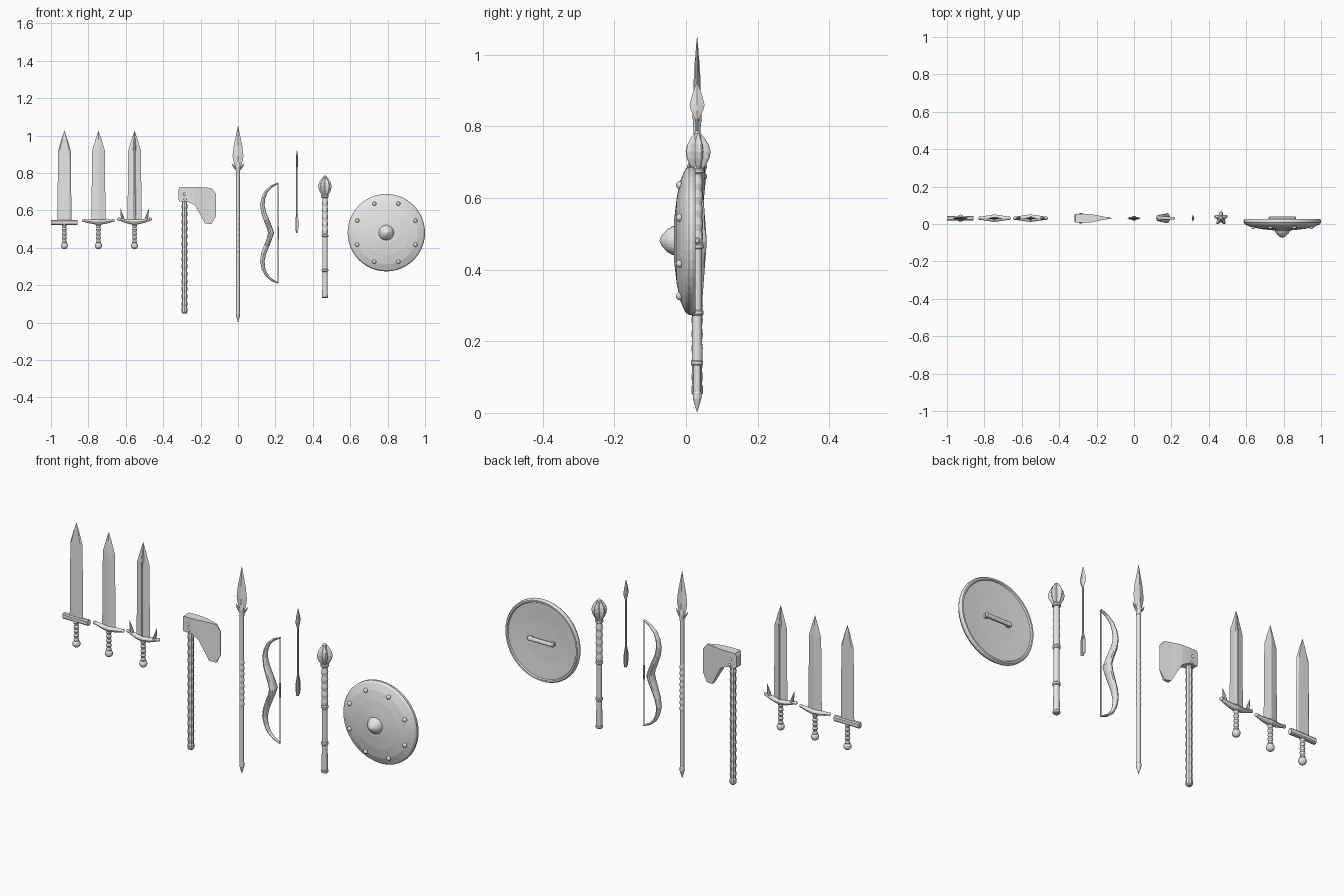
import bpy, bmesh, math
from mathutils import Vector

if "Cube" in bpy.data.objects:
    bpy.data.objects.remove(bpy.data.objects["Cube"])

grey = bpy.data.materials.new("plain_grey")
grey.use_nodes = True
grey.diffuse_color = (0.8, 0.8, 0.8, 1)
grey.node_tree.nodes["Principled BSDF"].inputs["Base Color"].default_value = (0.8, 0.8, 0.8, 1)

MID = 0.031  # depth plane shared by all weapons
X, Y, Z = Vector((1, 0, 0)), Vector((0, 1, 0)), Vector((0, 0, 1))
made = []


def loft(name, rows, section):
    """Skin a closed section through rows of (centre, u axis, v axis)."""
    bm = bmesh.new()
    rings = [[bm.verts.new(p + u * a + v * b) for a, b in section] for p, u, v in rows]
    n = len(section)
    for lo, hi in zip(rings, rings[1:]):
        for i in range(n):
            j = (i + 1) % n
            bm.faces.new((lo[i], lo[j], hi[j], hi[i]))
    bm.faces.new(rings[0][::-1])
    bm.faces.new(rings[-1])
    bmesh.ops.remove_doubles(bm, verts=bm.verts, dist=1e-5)
    bmesh.ops.recalc_face_normals(bm, faces=bm.faces)
    mesh = bpy.data.meshes.new(name)
    bm.to_mesh(mesh)
    bm.free()
    mesh.materials.append(grey)
    ob = bpy.data.objects.new(name, mesh)
    bpy.context.collection.objects.link(ob)
    made.append(ob)
    return ob


def circle(n, lobes=0, depth=0.0):
    pts = []
    for i in range(n):
        t = 2 * math.pi * i / n
        r = 1 - depth + depth * math.cos(lobes * (t - math.pi / 2))
        pts.append((r * math.cos(t), r * math.sin(t)))
    return pts


ROUND = circle(16)
DIAMOND = [(1, 0), (0, 1), (-1, 0), (0, -1)]
FLAT = [(1, 0), (0.75, 1), (-0.75, 1), (-1, 0), (-0.75, -1), (0.75, -1)]
RIDGED = [(1, 0), (0.25, 0.5), (0.1, 1), (-0.1, 1), (-0.25, 0.5),
          (-1, 0), (-0.25, -0.5), (-0.1, -1), (0.1, -1), (0.25, -0.5)]
BOX = [(1, 1), (-1, 1), (-1, -1), (1, -1)]
SOFT = [(1, .6), (.6, 1), (-.6, 1), (-1, .6), (-1, -.6), (-.6, -1), (.6, -1), (1, -.6)]


def upright(name, x, rows, section=ROUND, y=MID):
    """Rows of (height, half width, half depth) stacked along z."""
    return loft(name, [(Vector((x, y, r[0])), X * r[1], Y * r[-1]) for r in rows], section)


def crosswise(name, x, rows, section=SOFT, y=MID):
    """Rows of (offset, centre height, half depth, half height) along x."""
    return loft(name, [(Vector((x + a, y, z)), Y * d, Z * h) for a, z, d, h in rows], section)


def ripple(low, high, count, r, bump):
    """Wrapped grip: evenly spaced swellings."""
    steps = count * 4
    return [(low + (high - low) * i / steps,
             r + bump * math.sin(math.pi * i / 4) ** 2) for i in range(steps + 1)]


def ball(name, x, z, r, y=MID, depth=1.0):
    rows = [(z - r * math.cos(math.pi * i / 8), r * math.sin(math.pi * i / 8),
             r * depth * math.sin(math.pi * i / 8)) for i in range(9)]
    return upright(name, x, rows, ROUND, y)


# Three swords, increasingly ornate
for kind, x, section, thick in (("plain", -0.928, FLAT, 0.006), ("winged", -0.746, DIAMOND, 0.008),
                                ("spiked", -0.553, RIDGED, 0.010)):
    upright(kind + "_sword_blade", x, [(0.53, 0.038, thick), (0.92, 0.034, thick),
            (0.98, 0.016, thick * 0.7), (1.027, 0, 0)], section)
    upright(kind + "_sword_grip", x, ripple(0.42, 0.53, 5, 0.009, 0.004))
    ball(kind + "_sword_pommel", x, 0.412, 0.019)
    if kind == "plain":
        crosswise("plain_sword_guard", x, [(-0.071, 0.536, 0.011, 0.014), (-0.03, 0.536, 0.012, 0.013),
                  (0.03, 0.536, 0.012, 0.013), (0.071, 0.536, 0.011, 0.014)])
        continue
    reach, lift = (0.078, 0.008) if kind == "winged" else (0.084, 0.016)
    rows = []
    for i in range(-8, 9):
        t = i / 8
        rows.append((t * reach, 0.538 + lift * t * t, 0.020 - 0.012 * abs(t),
                     0.015 - 0.008 * abs(t)))
    crosswise(kind + "_sword_guard", x, rows, circle(12))
    for s in (-1, 1):
        ball(kind + "_sword_guard_tip", x + s * reach, 0.538 + lift, 0.009)
        if kind == "spiked":
            loft("spiked_sword_prong", [(Vector((x + s * a, MID, z)), X * r, Y * r) for a, z, r in
                 ((0.060, 0.545, 0.010), (0.068, 0.575, 0.007), (0.077, 0.612, 0))], circle(8))

# Axe
AX = -0.286
upright("axe_handle", AX, [(0.048, 0.010), (0.055, 0.016), (0.075, 0.016)]
        + ripple(0.08, 0.64, 14, 0.0135, 0.0025) + [(0.72, 0.013)], circle(8))
head = []
for x, top, low, d in ((-.319, .71, .66, .018), (-.312, .725, .648, .023), (-.267, .725, .647, .024),
                       (-.23, .725, .627, .022), (-.203, .725, .58, .017), (-.176, .723, .53, .011),
                       (-.142, .72, .527, .005), (-.118, .69, .57, .001)):
    head.append((x, (top + low) / 2, d, (top - low) / 2))
crosswise("axe_head", 0, head, BOX)
for s in (-1, 1):
    for dx, z in ((-0.001, 0.688), (0.003, 0.66)):
        ball("axe_rivet", AX + dx, z, 0.008, MID + s * 0.023, 0.6)

# Spear
upright("spear_shaft", 0, [(0, 0), (0.04, 0.012), (0.055, 0.012), (0.06, 0.010)]
        + ripple(0.34, 0.58, 8, 0.010, 0.002) + [(0.83, 0.010)], circle(12))
upright("spear_socket", 0, [(0.80, 0.011), (0.835, 0.013), (0.86, 0.009)], circle(12))
upright("spear_blade", 0, [(0.82, 0.010, 0.008), (0.85, 0.021, 0.008), (0.89, 0.029, 0.008),
        (0.95, 0.022, 0.006), (1.01, 0.009, 0.004), (1.055, 0, 0)], DIAMOND)
for s in (-1, 1):
    loft("spear_barb", [(Vector((s * a, MID, z)), X * r, Y * r) for a, z, r in
         ((0.006, 0.815, 0.007), (0.022, 0.835, 0.006), (0.034, 0.856, 0))], circle(8))

# Bow: half profile of (x, height from middle, half thickness), mirrored
half = [(0.177, 0, 0.016), (0.168, 0.03, 0.014), (0.152, 0.07, 0.014), (0.137, 0.11, 0.013),
        (0.130, 0.15, 0.012), (0.136, 0.19, 0.010), (0.152, 0.224, 0.008),
        (0.180, 0.25, 0.006), (0.214, 0.267, 0.003)]
path = [(x, -h, t) for x, h, t in half[:0:-1]] + half
rows = []
for i, (x, h, t) in enumerate(path):
    a, b = path[max(i - 1, 0)], path[min(i + 1, len(path) - 1)]
    along = Vector((b[0] - a[0], 0, b[1] - a[1])).normalized()
    side = along.cross(Y)
    rows.append((Vector((x, MID, 0.479 + h)), side * t, Y * (0.027 - 0.075 * abs(h))))
loft("bow_limbs", rows, circle(12))
upright("bow_string", 0.214, [(0.212, 0.0025), (0.44, 0.0025), (0.445, 0.004),
        (0.515, 0.004), (0.52, 0.0025), (0.746, 0.0025)], circle(8))

# Arrow, its broad faces turned sideways
AR = 0.315
upright("arrow_shaft", AR, [(0.48, 0.004), (0.84, 0.004)], circle(8))
upright("arrow_head", AR, [(0.82, 0.004, 0.005), (0.845, 0.005, 0.017), (0.86, 0.006, 0.021),
        (0.89, 0.005, 0.013), (0.927, 0, 0)], DIAMOND)
for name, w, d in (("arrow_side_feathers", 0.008, 0.0015), ("arrow_deep_feathers", 0.0015, 0.016)):
    upright(name, AR, [(0.485, w * .7, d), (0.505, w, d), (0.55, w, d), (0.605, w * .2, d * .2)], BOX)

# Mace
MX = 0.465
upright("mace_handle", MX, [(0.134, 0.015), (0.27, 0.0135), (0.46, 0.0135)]
        + ripple(0.47, 0.66, 5, 0.0135, 0.003) + [(0.70, 0.014)])
for z, r in ((0.14, 0.017), (0.28, 0.018), (0.465, 0.018), (0.675, 0.020)):
    upright("mace_collar", MX, [(z - 0.008, r * .8), (z - 0.004, r), (z + 0.004, r), (z + 0.008, r * .8)])
upright("mace_flanges", MX, [(0.675, 0.012), (0.69, 0.023), (0.71, 0.034), (0.73, 0.038),
        (0.75, 0.032), (0.77, 0.019), (0.778, 0.012)], circle(60, 5, 0.22))
upright("mace_tip", MX, [(0.765, 0.013), (0.78, 0.010), (0.789, 0)])

# Round shield
SX, SZ = 0.793, 0.481


def turned(name, profile, n):
    """Turn (radius, y) points about the shield's axis."""
    return loft(name, [(Vector((SX, y, SZ)), X * r, Z * r) for r, y in profile], circle(n))


turned("shield_body", [(0, 0.014), (0.10, 0.015), (0.19, 0.020), (0.194, 0.026), (0.202, 0.026),
       (0.207, 0.018), (0.207, 0.008), (0.20, -0.002), (0.168, -0.016), (0.12, -0.026),
       (0.06, -0.033), (0, -0.036)], 48)
turned("shield_boss", [(0.042, -0.025), (0.040, -0.038), (0.032, -0.052), (0.018, -0.065),
       (0.007, -0.072), (0, -0.074)], 24)
for i in range(8):
    t = math.radians(22.5 + 45 * i)
    ball("shield_rivet", SX + 0.168 * math.cos(t), SZ + 0.168 * math.sin(t), 0.011, -0.018, 0.9)
crosswise("shield_grip", SX, [(-0.074, SZ, 0.004, 0.006), (-0.068, SZ, 0.009, 0.011),
          (0.068, SZ, 0.009, 0.011), (0.074, SZ, 0.004, 0.006)], circle(12), 0.031)
for s in (-1, 1):
    crosswise("shield_grip_mount", SX + s * 0.062,
              [(-0.008, SZ, 0.008, 0.009), (0.008, SZ, 0.008, 0.009)], SOFT, 0.021)

# Smooth rounded parts, keep edges crisp
for ob in bpy.context.view_layer.objects:
    ob.select_set(ob in made)
bpy.context.view_layer.objects.active = made[0]
bpy.ops.object.shade_smooth_by_angle(angle=math.radians(35))
